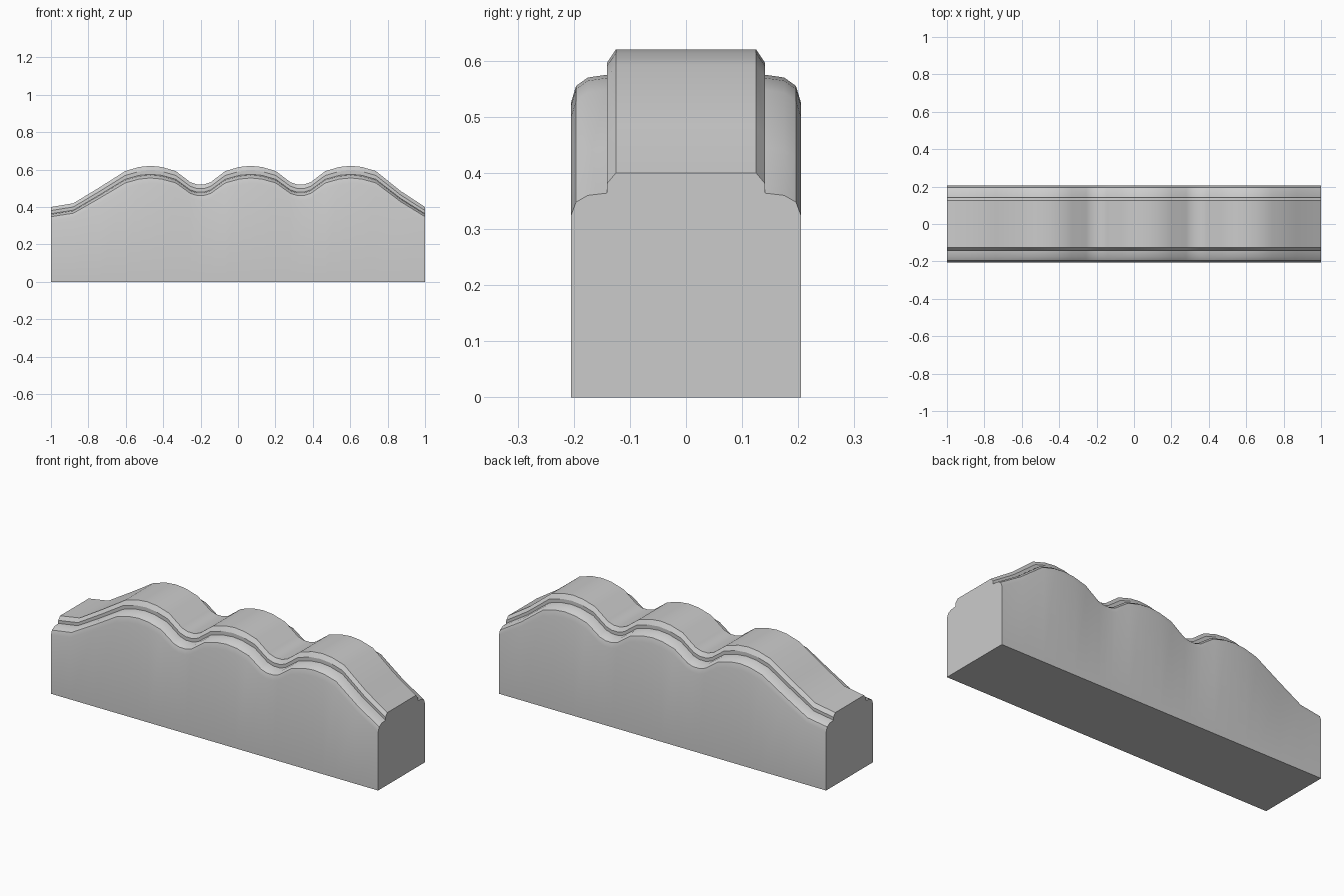
import bpy, bmesh

if "Cube" in bpy.data.objects:
    bpy.data.objects.remove(bpy.data.objects["Cube"])

# Scalloped top outline along x: three humps between sloping ends
outline = [(-1, 0.40), (-0.88, 0.42), (-0.74, 0.505)]
hump = [(-0.135, 0.592), (-0.06, 0.614), (0, 0.62), (0.06, 0.614), (0.135, 0.592)]
valley = [(-0.055, 0.533), (-0.02, 0.521), (0.02, 0.521), (0.055, 0.533)]
for i in range(3):
    cx = -0.468 + i * 0.535
    outline += [(cx + dx, z) for dx, z in hump]
    if i < 2:
        outline += [(cx + 0.2675 + dx, z) for dx, z in valley]
outline += [(0.87, 0.485), (1, 0.40)]

# Half cross-section: (y, drop below the outline), stepped and rounded shoulder
half = [(0.125, 0), (0.141, 0.024), (0.141, 0.045), (0.175, 0.05),
        (0.196, 0.065), (0.205, 0.095)]


def section(x, top):
    s = 0.8 + 0.2 * (top - 0.4) / 0.22
    right = [(x, y, top - d * s) for y, d in half] + [(x, 0.205, 0)]
    left = [(x, -y, z) for x, y, z in reversed(right)]
    return right + left


# Loft the cross-section along the outline and cap both ends
bm = bmesh.new()
rings = [[bm.verts.new(p) for p in section(x, z)] for x, z in outline]
n = len(rings[0])
for a, b in zip(rings, rings[1:]):
    for i in range(n):
        j = (i + 1) % n
        bm.faces.new((a[i], a[j], b[j], b[i]))
bm.faces.new(rings[0])
bm.faces.new(rings[-1])
bmesh.ops.recalc_face_normals(bm, faces=bm.faces)

mesh = bpy.data.meshes.new("scalloped_block")
bm.to_mesh(mesh)
bm.free()
block = bpy.data.objects.new("scalloped_block", mesh)
bpy.context.collection.objects.link(block)
bpy.context.view_layer.objects.active = block
block.select_set(True)
bpy.ops.object.shade_smooth_by_angle(angle=0.5)
